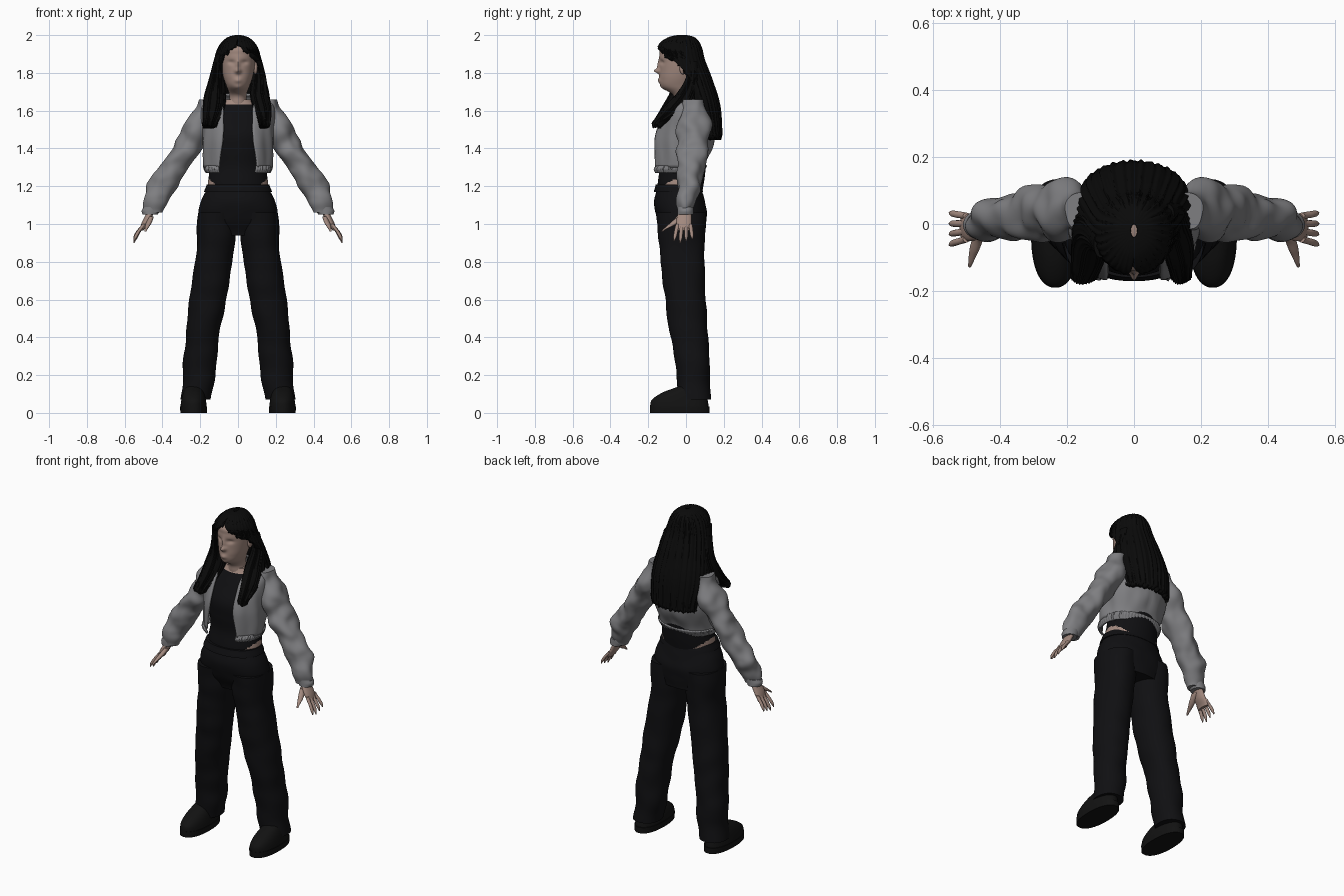
import bpy, bmesh, math
from mathutils import Vector, noise

if "Cube" in bpy.data.objects:
    bpy.data.objects.remove(bpy.data.objects["Cube"])


def material(name, red, green, blue):
    colour = (red, green, blue, 1)
    made = bpy.data.materials.new(name)
    made.use_nodes = True
    made.diffuse_color = colour
    shader = made.node_tree.nodes["Principled BSDF"]
    shader.inputs["Base Color"].default_value = colour
    shader.inputs["Roughness"].default_value = 0.8
    return made


SKIN = material("skin", 0.36, 0.25, 0.21)
GREY = material("grey jacket", 0.21, 0.21, 0.22)
HAIR = material("black hair", 0.003, 0.003, 0.003)
CLOTH = material("black cloth", 0.005, 0.005, 0.006)
SHOE = material("shoe black", 0.006, 0.006, 0.006)
parts = []


def spline(values, u):
    """Smooth curve through evenly spaced values, u from 0 to 1."""
    last = len(values) - 1
    if last == 0:
        return values[0]
    i = min(int(u * last), last - 1)
    f = u * last - i
    before, start, end, after = (values[max(0, min(last, i + k))] for k in (-1, 0, 1, 2))
    bend = 2 * before - 5 * start + 4 * end - after
    twist = 3 * (start - end) + after - before
    return start + f * (end - before + f * (bend + f * twist)) / 2


def finish(name, bm, materials, mirror=False, thickness=0, colour_rule=None):
    """Turns the bmesh into a named object with its modifiers."""
    mesh = bpy.data.meshes.new(name)
    for mat in materials:
        mesh.materials.append(mat)
    if colour_rule:
        for face in bm.faces:
            face.material_index = colour_rule(face.calc_center_median())
    bm.to_mesh(mesh)
    bm.free()
    part = bpy.data.objects.new(name, mesh)
    bpy.context.collection.objects.link(part)
    if thickness:
        shell = part.modifiers.new("thickness", "SOLIDIFY")
        shell.thickness = thickness
        shell.offset = -1
    if mirror:
        other_side = part.modifiers.new("other side", "MIRROR")
        other_side.use_mirror_merge = False
    parts.append(part)


def loft(name, materials, top, bottom, width, front, back, centre=(0,), gap=None, right_gap=None,
         ease=1, rows=24, sides=48, power=1, shape=None, **options):
    """Rounded slices from top to bottom; a gap leaves the front open by that angle."""
    bm = bmesh.new()
    slices = []
    for row in range(rows + 1):
        u = row / rows
        z = top + (bottom - top) * u ** ease
        x, half_width = spline(centre, u), spline(width, u)
        y_front, y_back = spline(front, u), spline(back, u)
        left = max(0, spline(gap, u)) if gap else 0
        right = max(0, spline(right_gap, u)) if right_gap else left
        ring = []
        for side in range(sides + 1):
            angle = left + (math.tau - left - right) * side / sides
            out = Vector((math.sin(angle), -math.cos(angle), 0))
            across, depth = (math.copysign(abs(v) ** power, v) for v in out.xy)
            point = Vector((x + half_width * across,
                            (y_front + y_back + (y_back - y_front) * depth) / 2, z))
            ring.append(bm.verts.new(shape(point, out, angle, u) if shape else point))
        slices.append(ring)
    for upper, lower in zip(slices, slices[1:]):
        for i in range(sides):
            bm.faces.new((upper[i], lower[i], lower[i + 1], upper[i + 1]))
    if not gap:
        bm.faces.new(slices[0][:-1])
        bm.faces.new(reversed(slices[-1][:-1]))
    bmesh.ops.remove_doubles(bm, verts=bm.verts, dist=0.0004)
    finish(name, bm, materials, **options)


def folds(amount, across, along):
    """Soft cloth creases."""
    def shape(point, out, angle, u):
        spot = Vector((abs(point.x) * across, point.y * across, point.z * along))
        return point + out * amount * noise.noise(spot)
    return shape


def ribs(point, out, angle, u):
    return point + out * 0.002 * math.sin(angle * 60)


def strands(point, out, angle, u):
    """Combed hair with a ragged lower edge."""
    wave = math.sin(angle * 34) + 0.6 * math.sin(angle * 57)
    point.z += 0.1 * wave * max(0, u - 0.9)
    return point + out * 0.0025 * wave * min(1, u * 3)


# Head and neck: each feature is pushed out of or into the front (x, z, x size, z size, push)
FEATURES = {"nose_bridge": (0, 1.84, .01, .03, .012), "nose_tip": (0, 1.81, .015, .013, .025),
            "eye_sockets": (.035, 1.856, .018, .012, -.01), "lips": (0, 1.76, .02, .013, .01),
            "chin": (0, 1.72, .02, .014, .006)}


def face_shape(point, out, angle, u):
    if point.y < 0:
        x, z = abs(point.x), point.z
        for fx, fz, size_x, size_z, push in FEATURES.values():
            point.y -= push * math.exp(-((x - fx) / size_x) ** 2 - ((z - fz) / size_z) ** 2)
    return point


loft("head", [SKIN], top=1.98, bottom=1.6, rows=80, sides=80, shape=face_shape,
     width=(.03, .08, .09, .09, .085, .075, .06, .045, .05, .06),
     front=(-.05, -.13, -.14, -.14, -.14, -.14, -.13, -.07, -.06, -.06),
     back=(.03, .08, .09, .06, .05, .05))

ears = bmesh.new()
bmesh.ops.create_uvsphere(ears, u_segments=16, v_segments=10, radius=1)
bmesh.ops.scale(ears, vec=(.012, .02, .033), verts=ears.verts)
bmesh.ops.translate(ears, vec=(.092, -.015, 1.825), verts=ears.verts)
finish("ears", ears, [SKIN], mirror=True)

# Hair: a shell open over the face, and two locks falling over the shoulders
loft("hair_shell", [HAIR], top=2, bottom=1.46, ease=2, rows=60, sides=150, shape=strands, thickness=.025,
     width=(.01, .06, .1, .125, .15, .17, .155), front=(-.04, -.1, -.15, -.145, -.12, -.08, 0),
     back=(0, .05, .08, .1, .14, .18, .19),
     gap=(0, 0, .2, 1.2, 1.7, 1.6, 1.8), right_gap=(0, 0, .2, .9, 1.2, 1.5, 1.8))
loft("left_lock", [HAIR], top=1.86, bottom=1.52, sides=60, shape=strands,
     centre=(.1, .11, .11, .13, .14), width=(.02, .04, .05, .03),
     front=(0, 0, -.05, -.13, -.18), back=(.06, .07, .07, .03, -.13))
loft("right_lock", [HAIR], top=1.9, bottom=1.52, sides=60, shape=strands,
     centre=(-.1, -.11, -.12, -.13, -.15), width=(.02, .04, .06, .04),
     front=(-.1, -.08, -.08, -.13, -.18), back=(-.02, .04, .06, .03, -.13))


# Torso: black top with a bare patch on each side of the waist
def top_colour(centre):
    hem = 1.16 + 3.3 * centre.x ** 2
    return 1 if centre.z < hem or centre.z > 1.63 else 0


loft("torso", [CLOTH, SKIN], top=1.66, bottom=1.12, rows=80, sides=80, colour_rule=top_colour,
     width=(.07, .16, .17, .16, .15, .16, .16), back=(.06, .1, .11, .1, .08),
     front=(-.05, -.1, -.15, -.15, -.14, -.15, -.15))

# Cropped jacket, open down the front, with gathered hem and cuffs
loft("jacket_body", [GREY], top=1.69, bottom=1.3, ease=2, rows=50, sides=90, power=.9,
     shape=folds(.012, across=16, along=7), thickness=.012,
     width=(.08, .13, .19, .2, .19, .18), front=(-.05, -.06, -.09, -.14, -.18, -.18),
     back=(.08, .1, .12, .14, .15, .1), gap=(1.1, .8, .4, .36, .4, .56))
loft("jacket_hem", [GREY], top=1.31, bottom=1.27, rows=6, sides=180, power=.9, shape=ribs, thickness=.012,
     width=(.18, .18, .17), front=(-.18, -.19, -.18), back=(.11, .09), gap=(.56,))
loft("sleeves", [GREY], top=1.66, bottom=1.06, rows=60, shape=folds(.02, across=14, along=14), mirror=True,
     centre=(.16, .2, .26, .34, .41, .455), width=(.045, .07, .08, .08, .075, .045),
     front=(-.01, -.04, -.05, -.05, -.05, -.04), back=(.09, .13, .12, .1, .07, .03))
loft("cuffs", [GREY], top=1.09, bottom=1.05, rows=6, sides=120, shape=ribs, mirror=True,
     centre=(.455, .465), width=(.045, .05, .04), front=(-.045,), back=(.04,))

# Hands: palm, four fingers and a thumb
loft("palms", [SKIN], top=1.09, bottom=.965, mirror=True, centre=(.45, .47, .49, .51),
     width=(.025, .02, .02, .01), front=(-.03, -.05, -.05), back=(.03,))
for i, finger in enumerate(("index", "middle", "ring", "little")):
    y = .023 * i - .045
    thick = (.01, .01, .01, .009, .003)
    loft(finger + "_fingers", [SKIN], top=1, bottom=.9 + .01 * abs(i - 1), sides=12, mirror=True,
         centre=(.5, .53, .55), width=thick,
         front=[y * (1 + .1 * k) - r for k, r in enumerate(thick)],
         back=[y * (1 + .1 * k) + r for k, r in enumerate(thick)])
loft("thumbs", [SKIN], top=1.04, bottom=.96, sides=16, mirror=True, centre=(.46, .49),
     width=(.014, .014, .005), front=(-.05, -.09, -.13), back=(0, -.05, -.12))

# Trousers: hips, waistband and wide legs
loft("trouser_hips", [CLOTH], top=1.2, bottom=.94, power=.92, shape=folds(.005, across=9, along=16),
     width=(.16, .2, .21, .18), front=(-.15, -.17, -.15, -.11), back=(.08, .11, .1))
loft("waistband", [CLOTH], top=1.21, bottom=1.17, rows=4, power=.92,
     width=(.165, .18), front=(-.16, -.17), back=(.08, .09))
loft("trouser_legs", [CLOTH], top=1.06, bottom=.07, rows=50, power=.92, mirror=True,
     shape=folds(.01, across=7, along=9), centre=(.11, .12, .15, .18, .2, .22),
     width=(.1, .1, .1, .09, .085, .08), front=(-.16, -.14, -.12, -.09, -.06, -.045),
     back=(.11, .1, .11, .12, .13))

# Shoes: rounded upper on a thick sole
loft("shoe_uppers", [SHOE], top=.15, bottom=.03, power=.9, mirror=True, centre=(.235,),
     width=(.04, .06, .07), front=(-.02, -.12, -.18, -.19), back=(.1, .12))
loft("shoe_soles", [SHOE], top=.035, bottom=0, rows=6, power=.88, mirror=True, centre=(.235,),
     width=(.072, .07), front=(-.19,), back=(.125,))

# Smooth shading that keeps sharp edges
bpy.ops.object.select_all(action="DESELECT")
for part in parts:
    part.select_set(True)
bpy.context.view_layer.objects.active = parts[0]
bpy.ops.object.shade_smooth_by_angle(angle=math.radians(50))
